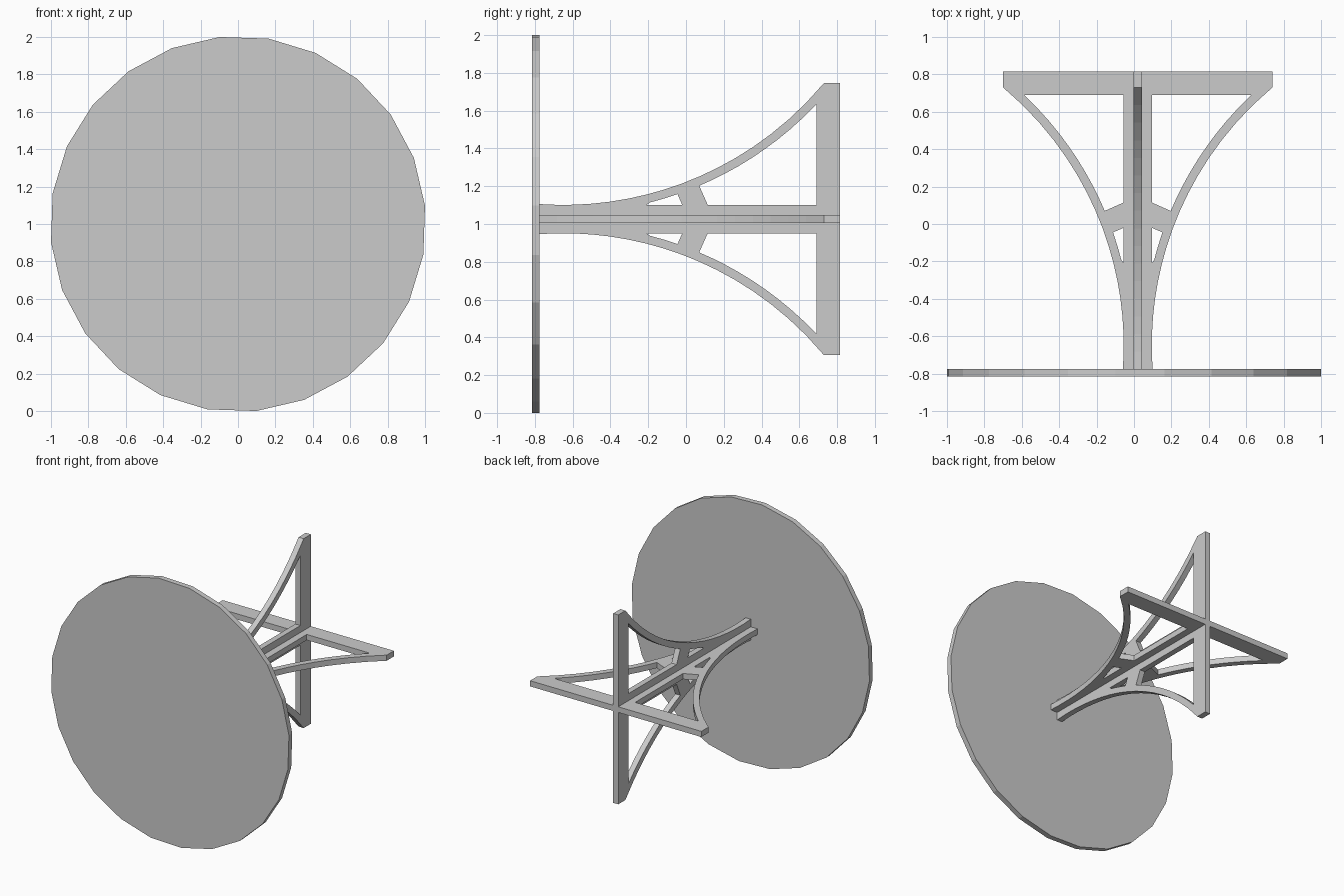
import bpy, bmesh, math
from mathutils import Matrix

if "Cube" in bpy.data.objects:
    bpy.data.objects.remove(bpy.data.objects["Cube"])

CX, CZ = 0.02, 1.026          # axis of the crossed fins
Y0, Y1 = -0.776, 0.816        # front and back ends of the fins
R, YT, HUB = 1.799, -0.65, 0.075   # side arc radius, its tangent point, spine half width


def arc(ya, yb, inset, n):
    """Points (half width, y) along the curved side, inset by a strut width."""
    r = R - 0 + inset
    pts = []
    for i in range(n + 1):
        y = ya + (yb - ya) * i / n
        pts.append((HUB + R - math.sqrt(r * r - (y - YT) ** 2), y))
    return pts


def mirror(pts):
    return [(-x, y) for x, y in reversed(pts)]


# Fin profile: silhouette and the openings of one half
half = arc(Y0, 0.73, 0, 16) + [(0.72, Y1)]
large_hole = [(HUB, 0.69), (HUB, 0.115)] + arc(0.07, 0.69, 0.045, 9)
small_hole = [(HUB, -0.02), (HUB, -0.21)] + arc(-0.19, -0.045, 0.045, 2)
loops = [half + mirror(half)]
for hole in (large_hole, small_hole):
    loops += [hole, mirror(hole)]


def make_fin(name, angle):
    cu = bpy.data.curves.new(name + "_profile", 'CURVE')
    cu.dimensions = '2D'
    cu.fill_mode = 'BOTH'
    cu.extrude = 0.0215
    for pts in loops:
        sp = cu.splines.new('POLY')
        sp.points.add(len(pts) - 1)
        for p, (x, y) in zip(sp.points, pts):
            p.co = (x, y, 0, 1)
        sp.use_cyclic_u = True
    tmp = bpy.data.objects.new(name + "_profile", cu)
    bpy.context.collection.objects.link(tmp)
    dg = bpy.context.evaluated_depsgraph_get()
    me = bpy.data.meshes.new_from_object(tmp.evaluated_get(dg))
    bpy.data.objects.remove(tmp)
    bm = bmesh.new()
    bm.from_mesh(me)
    bmesh.ops.remove_doubles(bm, verts=bm.verts, dist=1e-5)
    bmesh.ops.recalc_face_normals(bm, faces=bm.faces)
    for f in bm.faces:
        f.smooth = False
    bm.to_mesh(me)
    bm.free()
    me.name = name
    me.transform(Matrix.Translation((CX, 0, CZ)) @ Matrix.Rotation(angle, 4, 'Y'))
    ob = bpy.data.objects.new(name, me)
    bpy.context.collection.objects.link(ob)


# Crossed stand fins
make_fin("horizontal_fin", 0)
make_fin("vertical_fin", math.pi / 2)

# Round top plate, 24 flat sides
me = bpy.data.meshes.new("round_plate")
bm = bmesh.new()
bmesh.ops.create_cone(
    bm, cap_ends=True, segments=24, radius1=1.0045, radius2=1.0045, depth=0.04,
    matrix=Matrix.Translation((0, -0.796, 1.0)) @ Matrix.Rotation(math.pi / 2, 4, 'X')
    @ Matrix.Rotation(math.radians(5.6), 4, 'Z'))
bm.to_mesh(me)
bm.free()
bpy.context.collection.objects.link(bpy.data.objects.new("round_plate", me))
